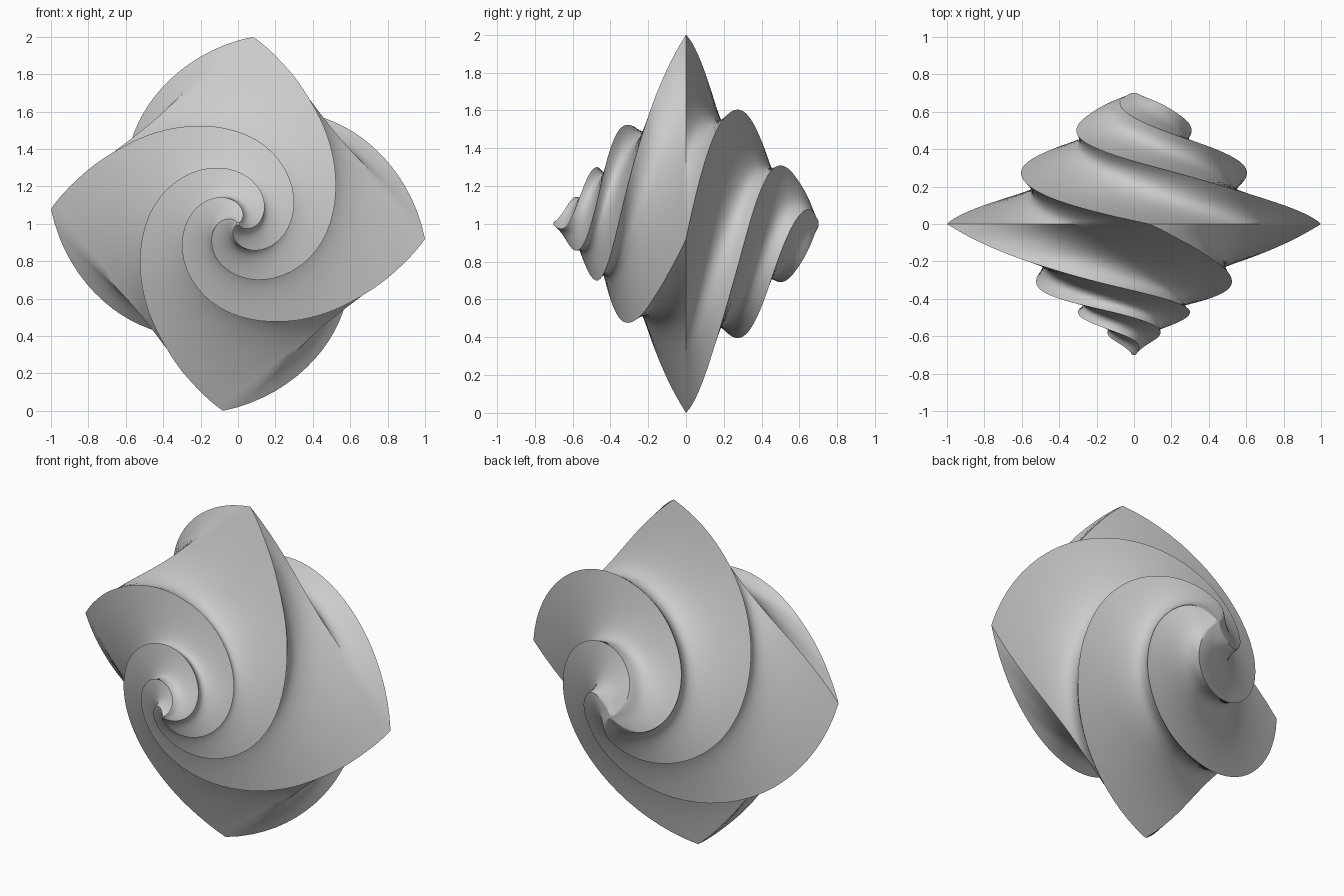
import bpy, bmesh
from math import cos, sin, pi, radians

cube = bpy.data.objects.get("Cube")
if cube:
    bpy.data.objects.remove(cube, do_unlink=True)

ARMS, SEG, STEPS, HALF = 4, 20, 64, 0.7
VALLEY = 0.71         # groove radius relative to the ridge
BASE = radians(-4.6)  # angle of the first tip

# Each half: (depth, ridge radius, twist in degrees)
FRONT = [(0, 1, 0), (0.1, 0.86, 14), (0.2, 0.714, 33), (0.31, 0.557, 65),
         (0.4, 0.43, 108), (0.475, 0.315, 157), (0.58, 0.17, 232),
         (0.64, 0.08, 280), (0.7, 0.01, 320)]
BACK = [(0, 1, 0), (0.13, 0.825, 35), (0.28, 0.635, 76), (0.4, 0.475, 118),
        (0.475, 0.375, 148), (0.57, 0.26, 185), (0.65, 0.15, 215), (0.7, 0.02, 235)]


def slope(table, i, col):
    lo, hi = table[max(i - 1, 0)], table[min(i + 1, len(table) - 1)]
    return (hi[col] - lo[col]) / (hi[0] - lo[0])


def smooth_lookup(table, d, col):
    """Hermite interpolation of one table column at depth d."""
    i = max(k for k in range(len(table) - 1) if table[k][0] <= d + 1e-6)
    h = table[i + 1][0] - table[i][0]
    k = (d - table[i][0]) / h
    a, b = table[i][col], table[i + 1][col]
    m, n = slope(table, i, col) * h, slope(table, i + 1, col) * h
    ease = k * k * (3 - 2 * k)
    return a + (b - a) * ease + m * k * (1 - k) ** 2 - n * k * k * (1 - k)


def star(u):
    """Relative radius across one arm: sharp at the ridge, round in the groove."""
    s = abs(2 * u - 1)
    return VALLEY + (1 - VALLEY) * s ** 2


def ring(bm, y, table, side):
    r = smooth_lookup(table, abs(y), 1)
    twist = side * radians(smooth_lookup(table, abs(y), 2))
    verts = []
    for i in range(ARMS * SEG):
        a = BASE + twist + 2 * pi * i / (ARMS * SEG)
        rad = r * star(i % SEG / SEG) * 1.003
        verts.append(bm.verts.new((rad * cos(a), y, 1 + rad * sin(a))))
    return verts


# Twisted four-armed body lofted along the depth axis
bm = bmesh.new()
depths = [HALF * (1 - (1 - i / STEPS) ** 1.5) for i in range(STEPS + 1)]
rings = [ring(bm, -d, FRONT, -1) for d in reversed(depths[1:])]
rings += [ring(bm, d, BACK, 1) for d in depths]
n = ARMS * SEG
for a, b in zip(rings, rings[1:]):
    for i in range(n):
        j = (i + 1) % n
        bm.faces.new((a[i], a[j], b[j], b[i]))
bm.faces.new(rings[0])
bm.faces.new(rings[-1])
bmesh.ops.recalc_face_normals(bm, faces=bm.faces)

mesh = bpy.data.meshes.new("twisted_spiral_body")
bm.to_mesh(mesh)
bm.free()
body = bpy.data.objects.new("twisted_spiral_body", mesh)
bpy.context.collection.objects.link(body)
bpy.context.view_layer.objects.active = body
body.select_set(True)
bpy.ops.object.shade_smooth_by_angle(angle=radians(35))
